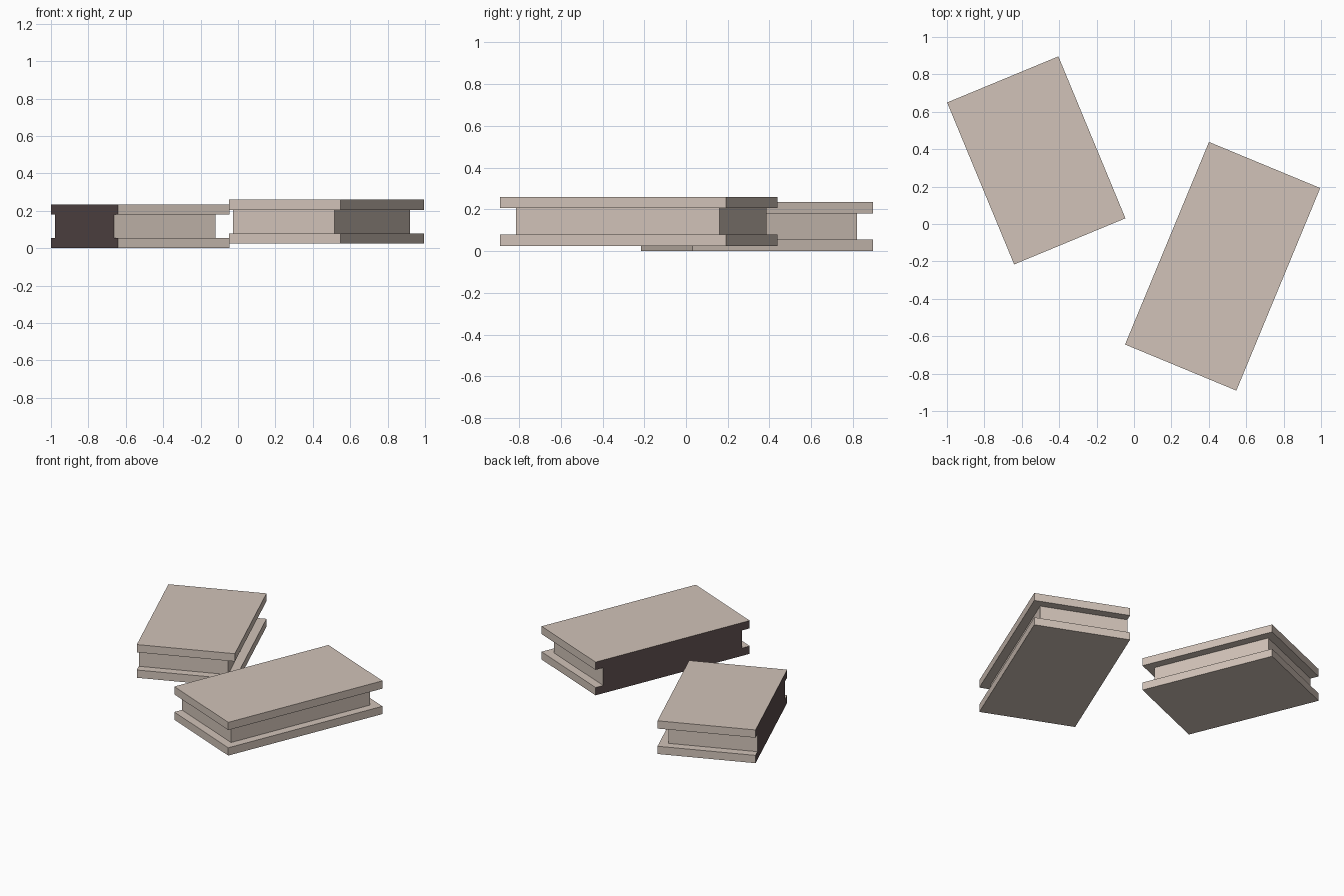
import bpy, math
from mathutils import Matrix, Vector

if "Cube" in bpy.data.objects:
    bpy.data.objects.remove(bpy.data.objects["Cube"])


def material(name, rgb):
    m = bpy.data.materials.new(name)
    m.diffuse_color = (*rgb, 1)
    m.use_nodes = True
    m.node_tree.nodes["Principled BSDF"].inputs["Base Color"].default_value = m.diffuse_color
    return m


TAN = material("warm_tan", (0.64, 0.545, 0.48))
DARK = material("dark_brown", (0.112, 0.076, 0.076))
INSET, COVER, HEIGHT = 0.058, 0.055, 0.235


def box(name, lo, hi, frame):
    """Box between two local corners; its spine side (-x) is dark."""
    verts = [frame @ Vector((x, y, z))
             for z in (lo[2], hi[2])
             for x, y in ((lo[0], lo[1]), (hi[0], lo[1]), (hi[0], hi[1]), (lo[0], hi[1]))]
    faces = [(3, 2, 1, 0), (4, 5, 6, 7), (0, 1, 5, 4), (1, 2, 6, 5), (2, 3, 7, 6), (3, 0, 4, 7)]
    mesh = bpy.data.meshes.new(name)
    mesh.from_pydata(verts, [], faces)
    mesh.materials.append(TAN)
    mesh.materials.append(DARK)
    mesh.polygons[5].material_index = 1
    bpy.context.collection.objects.link(bpy.data.objects.new(name, mesh))


def book(name, centre, width, length, angle):
    frame = Matrix.Translation(centre) @ Matrix.Rotation(angle, 4, 'Z')
    w, l = width / 2, length / 2
    # covers
    box(name + "_bottom_cover", (-w, -l, 0), (w, l, COVER), frame)
    box(name + "_top_cover", (-w, -l, HEIGHT - COVER), (w, l, HEIGHT), frame)
    # page block, set back on three sides and flush with the spine
    box(name + "_pages", (-w, -l + INSET, COVER), (w - INSET, l - INSET, HEIGHT - COVER), frame)


book("short_book", (-0.5225, 0.34, 0), 0.644, 0.937, math.radians(22.5))
book("long_book", (0.474, -0.226, 0.025), 0.644, 1.172, math.radians(-22.5))
